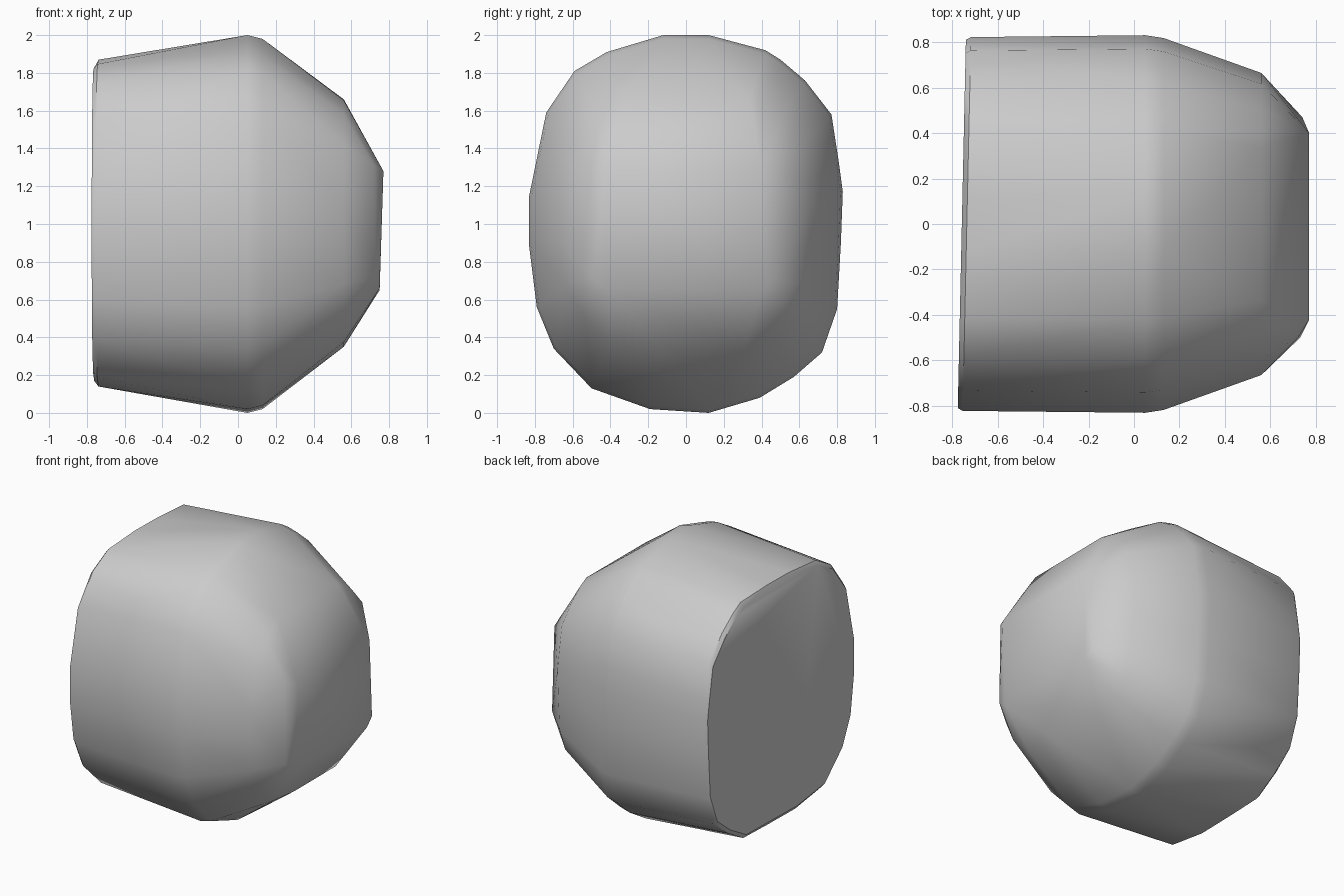
import bpy
import bmesh
import math
from mathutils import Vector

default_cube = bpy.data.objects.get("Cube")
if default_cube:
    bpy.data.objects.remove(default_cube, do_unlink=True)


def make_material(name, colour):
    material = bpy.data.materials.new(name)
    material.use_nodes = True
    material.diffuse_color = colour
    shader = material.node_tree.nodes["Principled BSDF"]
    shader.inputs["Base Color"].default_value = colour
    return material


# Widest cross-section, as (y, z) going round from the top
PROFILE = [
    (.12, 2), (.42, 1.92), (.5, 1.87), (.63, 1.76), (.77, 1.58), (.81, 1.32),
    (.83, 1.17), (.82, .9), (.8, .55), (.72, .32), (.57, .19), (.39, .08),
    (.12, 0), (-.19, .02), (-.5, .13), (-.7, .34), (-.79, .56), (-.83, .88),
    (-.83, 1.15), (-.74, 1.59), (-.59, 1.81), (-.42, 1.91), (-.12, 2),
]


def section(x, y_scale, z_scale, low=0, high=2, tilt=0):
    """Scaled copy of the profile, flattened above and below."""
    points = []
    for y, z in PROFILE:
        y_new = y * y_scale
        z_new = min(max(1 + (z - 1) * z_scale, low), high)
        points.append(Vector((x + tilt * y_new, y_new, z_new)))
    return points


def build_hull(name, points, material, sharp_angle):
    """Convex solid wrapped round the points."""
    bm = bmesh.new()
    for point in points:
        bm.verts.new(point)
    bmesh.ops.convex_hull(bm, input=bm.verts[:])
    loose = [vert for vert in bm.verts if not vert.link_faces]
    bmesh.ops.delete(bm, geom=loose, context='VERTS')
    bmesh.ops.dissolve_limit(bm, angle_limit=math.radians(1),
                             verts=bm.verts[:], edges=bm.edges[:])
    bmesh.ops.recalc_face_normals(bm, faces=bm.faces[:])
    mesh = bpy.data.meshes.new(name)
    bm.to_mesh(mesh)
    bm.free()
    mesh.materials.append(material)
    obj = bpy.data.objects.new(name, mesh)
    bpy.context.collection.objects.link(obj)
    bpy.ops.object.select_all(action='DESELECT')
    obj.select_set(True)
    bpy.context.view_layer.objects.active = obj
    bpy.ops.object.shade_smooth_by_angle(angle=math.radians(sharp_angle))
    return obj


# Flat cut side with a narrow rim
points = section(-.757, .975, .9, .17, 1.82, tilt=.022)
points += section(-.735, .99, .93, .14, 1.87, tilt=.022)

# Widest band and the shoulder towards the rounded side
points += section(.05, 1, 1)
points += section(.13, .985, .98)
points += section(.56, .8, .72, .35, 1.66)

# Nearly flat rectangular panel closing the rounded side
points += [Vector(corner) for corner in (
    (.77, .4, 1.28), (.75, .4, .65), (.74, .47, .7),
    (.77, -.42, 1.28), (.75, -.42, .66), (.73, -.5, .72), (.72, -.5, 1.31),
)]

stone_grey = make_material("stone grey", (.6, .6, .6, 1))
build_hull("rounded_boulder", points, stone_grey, 35)
